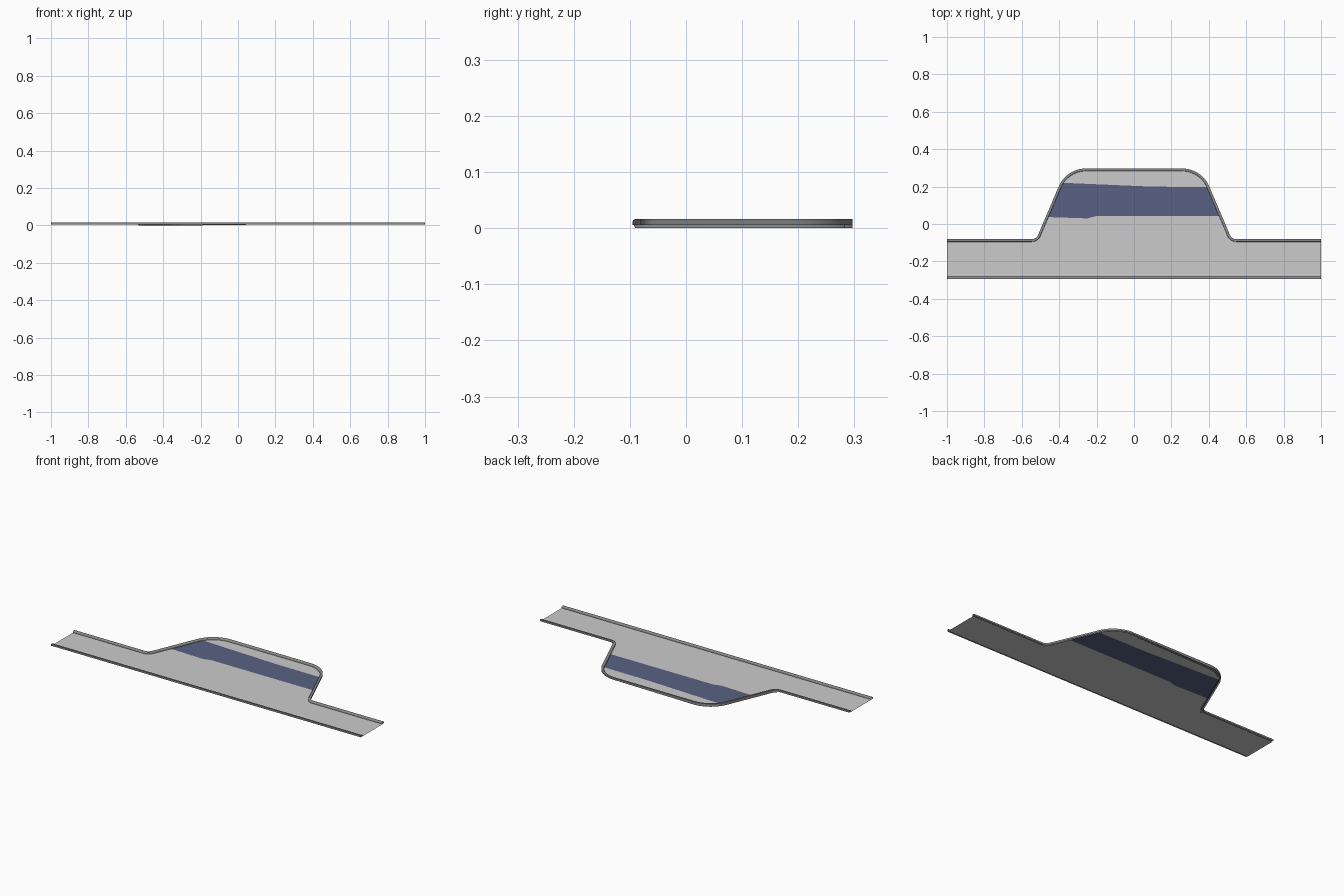
import bpy, bmesh, math
from mathutils import Vector

if "Cube" in bpy.data.objects:
    bpy.data.objects.remove(bpy.data.objects["Cube"])

ROAD_Z = 0.006


def material(name, rgb):
    m = bpy.data.materials.new(name)
    m.diffuse_color = (*rgb, 1)
    m.use_nodes = True
    m.node_tree.nodes["Principled BSDF"].inputs["Base Color"].default_value = m.diffuse_color
    return m


road_mat = material("pale road grey", (0.6, 0.6, 0.6))
blue_mat = material("slate blue", (0.10, 0.12, 0.23))
kerb_mat = material("kerb grey", (0.27, 0.27, 0.27))


def fillet(prev, corner, nxt, t, n):
    """Circular arc rounding a corner, starting t away from it."""
    p, c, q = Vector(prev), Vector(corner), Vector(nxt)
    d1, d2 = (p - c).normalized(), (q - c).normalized()
    a, b = c + d1 * t, c + d2 * t
    w = math.sin(d1.angle(d2) / 2)
    pts = []
    for i in range(n + 1):
        u = i / n
        k0, k1, k2 = (1 - u) ** 2, 2 * u * (1 - u) * w, u * u
        pts.append((a * k0 + c * k1 + b * k2) / (k0 + k1 + k2))
    return pts


# Line of the back edge: straight road, widened by a trapezoid bay
start, foot, top = (-1, -0.088), (-0.518, -0.088), (-0.357, 0.29)
left = [Vector(start)] + fillet(start, foot, top, 0.028, 8)
left += fillet(foot, top, (0, 0.29), 0.1, 12)
back = left + [Vector((-p.x, p.y)) for p in reversed(left)]
front = [Vector((1, -0.288)), Vector((-1, -0.288))]


def finish(bm, name, mats):
    me = bpy.data.meshes.new(name)
    bm.to_mesh(me)
    bm.free()
    for m in mats:
        me.materials.append(m)
    ob = bpy.data.objects.new(name, me)
    bpy.context.collection.objects.link(ob)
    return ob


# Road sheet, cut along the borders of the blue band
UPPER = [(-0.40, 0.221), (0.09, 0.20), (0.4, 0.197)]
LOWER = [(-0.46, 0.037), (-0.25, 0.03), (-0.20, 0.043), (0.46, 0.043)]


def segment(line, x):
    for a, b in zip(line, line[1:]):
        if x < b[0]:
            break
    return a, b


def height(line, x):
    a, b = segment(line, x)
    return a[1] + (b[1] - a[1]) * (x - a[0]) / (b[0] - a[0])


def cut(bm, faces, co, no):
    geom = set(faces)
    for f in faces:
        geom.update(f.edges)
        geom.update(f.verts)
    bmesh.ops.bisect_plane(bm, geom=list(geom), plane_co=co, plane_no=no, dist=1e-6)


bm = bmesh.new()
face = bm.faces.new([bm.verts.new((p.x, p.y, ROAD_Z)) for p in reversed(back + front)])
face.normal_update()
if face.normal.z < 0:
    face.normal_flip()
breaks = [-1, -0.25, -0.20, 0.09, 1]
for x in breaks[1:-1]:
    cut(bm, bm.faces[:], (x, 0, 0), (1, 0, 0))
for x0, x1 in zip(breaks, breaks[1:]):
    for line in (LOWER, UPPER):
        a, b = segment(line, (x0 + x1) / 2)
        col = [f for f in bm.faces
               if all(x0 - 1e-5 <= v.co.x <= x1 + 1e-5 for v in f.verts)]
        cut(bm, col, (a[0], a[1], 0), (a[1] - b[1], b[0] - a[0], 0))
for f in bm.faces:
    c = f.calc_center_median()
    f.material_index = int(height(LOWER, c.x) < c.y < height(UPPER, c.x))
bmesh.ops.triangulate(bm, faces=bm.faces[:])
finish(bm, "road", [road_mat, blue_mat])

# Kerb section: (offset away from the road, height), rounded on the road side
SECTION = [(-0.007, 0.0), (-0.007, 0.006), (-0.0062, 0.0083), (-0.004, 0.0098),
           (-0.001, 0.0102), (0.007, 0.0102), (0.007, 0.0)]


def kerb(name, path, low):
    bm = bmesh.new()
    rings = []
    for i, p in enumerate(path):
        prev, nxt = path[max(i - 1, 0)], path[min(i + 1, len(path) - 1)]
        d1 = (p - prev).normalized() if i else (nxt - p).normalized()
        d2 = (nxt - p).normalized() if i < len(path) - 1 else d1
        d = (d1 + d2).normalized()
        n = Vector((-d.y, d.x)) / max(d.dot(d1), 0.5)
        # the foot of the kerb reaches lower on the left flank of the bay
        drop = ROAD_Z if low and -0.53 < p.x < -0.25 else 0
        rings.append([bm.verts.new((p.x + n.x * o, p.y + n.y * o,
                                    ROAD_Z + h - (drop if h == 0 else 0)))
                      for o, h in SECTION])
    for r, s in zip(rings, rings[1:]):
        for j in range(len(SECTION) - 1):
            bm.faces.new((r[j], s[j], s[j + 1], r[j + 1]))
    bmesh.ops.recalc_face_normals(bm, faces=bm.faces[:])
    if sum(f.normal.z * f.calc_area() for f in bm.faces) < 0:
        bmesh.ops.reverse_faces(bm, faces=bm.faces[:])
    ob = finish(bm, name, [kerb_mat])
    bpy.ops.object.select_all(action='DESELECT')
    ob.select_set(True)
    bpy.context.view_layer.objects.active = ob
    bpy.ops.object.shade_smooth_by_angle(angle=math.radians(40))


kerb("bay_kerb", back, True)
kerb("front_kerb", front, False)
